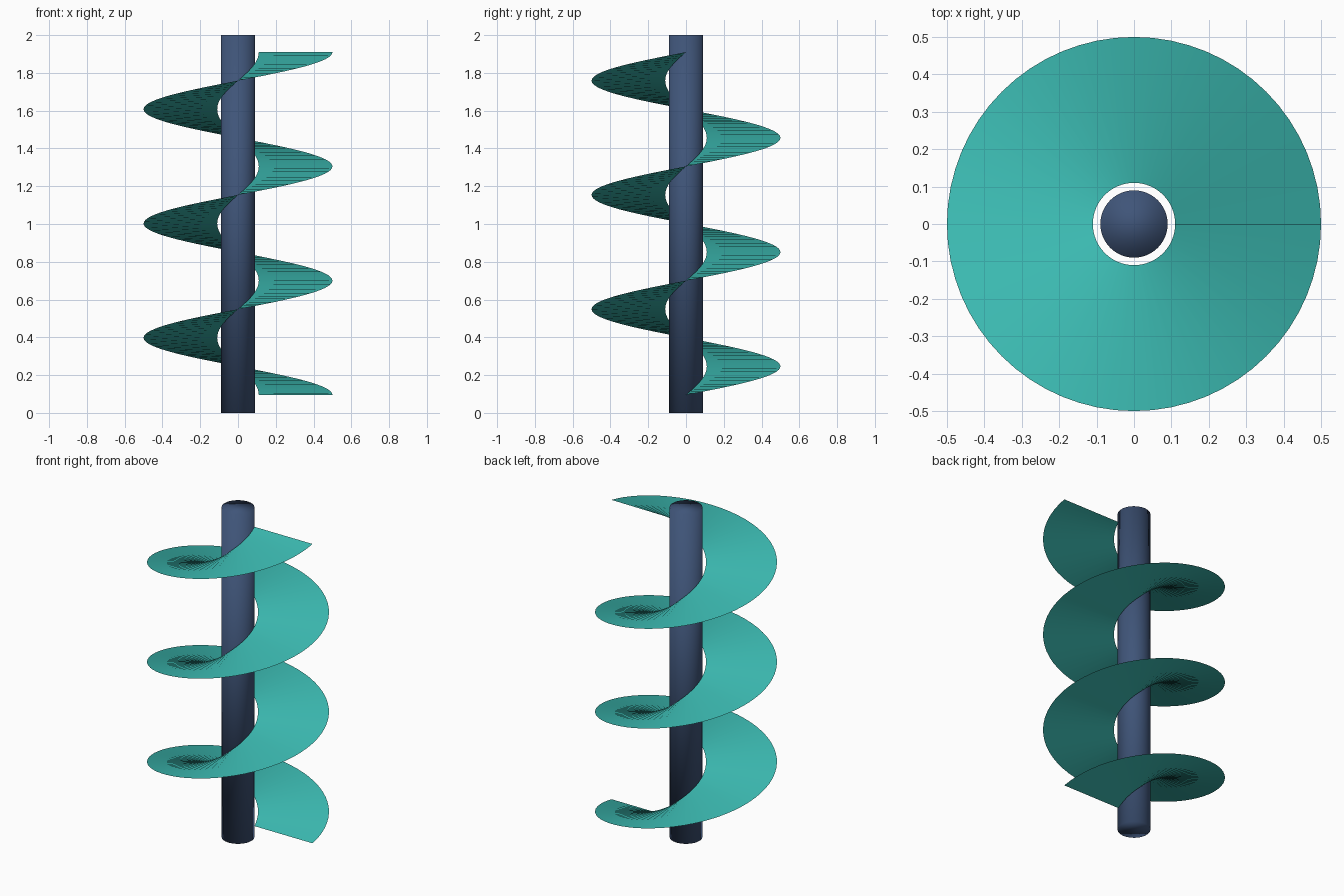
import bpy, bmesh
from math import cos, sin, tau

if "Cube" in bpy.data.objects:
    bpy.data.objects.remove(bpy.data.objects["Cube"])

TURNS, STEPS = 3, 64            # flight turns and segments per turn
Z0, PITCH = 0.095, 0.605        # flight start height and rise per turn
R_IN, R_OUT = 0.11, 0.5
R_SHAFT, HEIGHT = 0.09, 2.0


def finish(name, bm, color):
    """Turn a bmesh into a smooth, coloured object."""
    me = bpy.data.meshes.new(name)
    for f in bm.faces:
        f.smooth = True
    bm.to_mesh(me)
    bm.free()
    mat = bpy.data.materials.new(name + "_paint")
    mat.diffuse_color = color
    mat.use_nodes = True
    mat.node_tree.nodes["Principled BSDF"].inputs["Base Color"].default_value = mat.diffuse_color
    me.materials.append(mat)
    ob = bpy.data.objects.new(name, me)
    bpy.context.collection.objects.link(ob)
    return ob


# Central shaft (shading runs smoothly over the end caps)
bm = bmesh.new()
bmesh.ops.create_cone(bm, cap_ends=True, segments=48, radius1=R_SHAFT,
                      radius2=R_SHAFT, depth=HEIGHT)
bmesh.ops.translate(bm, verts=bm.verts, vec=(0, 0, HEIGHT / 2))
finish("shaft", bm, (0.05, 0.09, 0.19, 1))

# Helical flight: thin sheet sweeping a radial line upward
bm = bmesh.new()
previous = None
for i in range(TURNS * STEPS + 1):
    t = i / STEPS
    c, s, z = cos(t * tau), sin(t * tau), Z0 + PITCH * t
    pair = [bm.verts.new((r * c, r * s, z)) for r in (R_IN, R_OUT)]
    if previous:
        bm.faces.new((previous[0], previous[1], pair[1], pair[0]))
    previous = pair
finish("screw_flight", bm, (0.045, 0.5, 0.45, 1))
